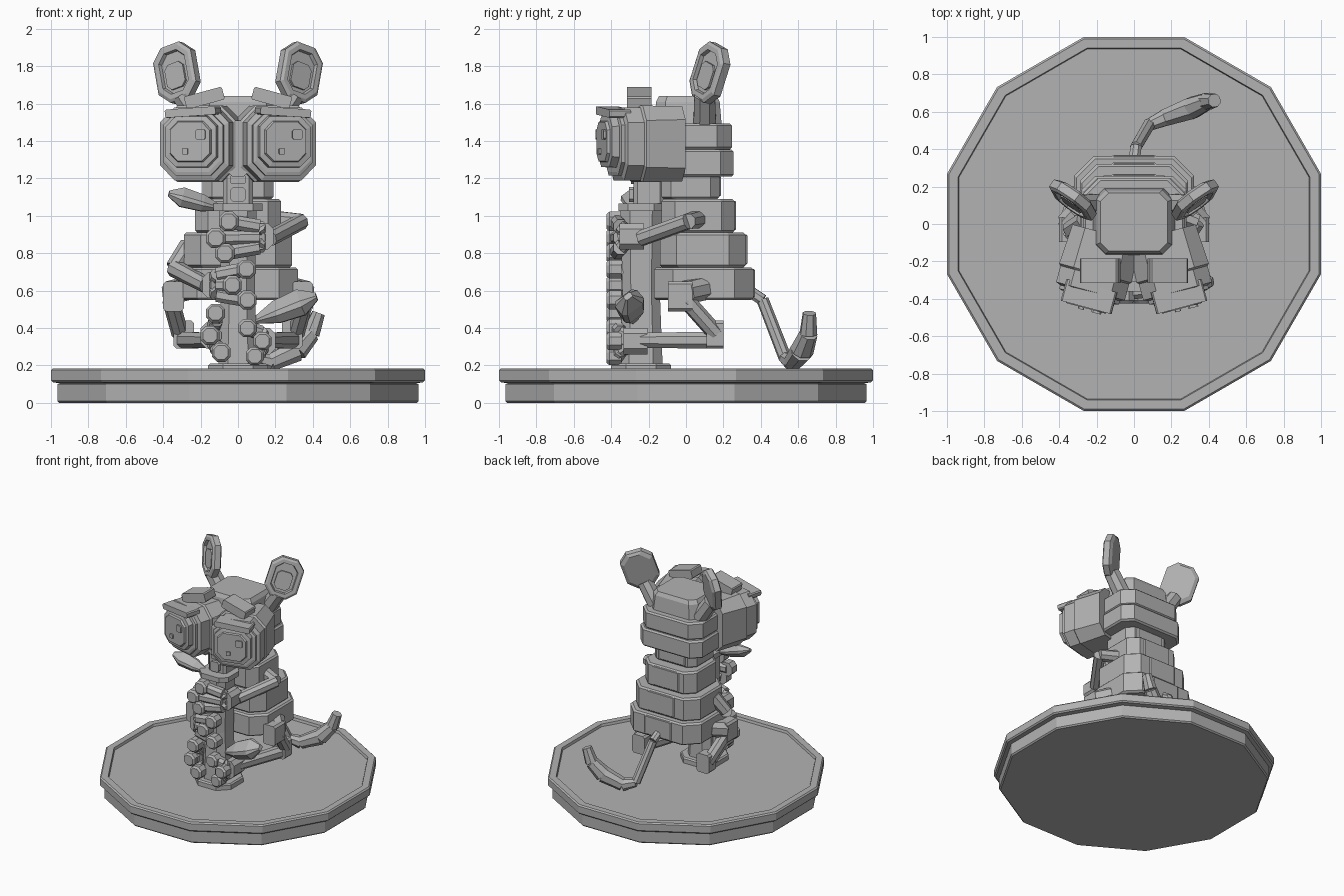
import bpy
import bmesh
import math
from mathutils import Matrix, Vector

default_cube = bpy.data.objects.get("Cube")
if default_cube:
    bpy.data.objects.remove(default_cube)

grey = bpy.data.materials.new("plain grey")
grey.use_nodes = True
grey.diffuse_color = (0.45, 0.45, 0.45, 1)
grey.node_tree.nodes["Principled BSDF"].inputs["Base Color"].default_value = grey.diffuse_color


def frame(origin, axis, up=(0, 0, 1)):
    """Matrix with local z along axis and local y close to up."""
    z = Vector(axis).normalized()
    up = Vector(up)
    if abs(z.dot(up.normalized())) > 0.98:
        up = Vector((0, 1, 0))
    x = up.cross(z).normalized()
    y = z.cross(x)
    matrix = Matrix((x, y, z)).transposed().to_4x4()
    matrix.translation = Vector(origin)
    return matrix


def octagon(hx, hy, cut):
    corners = [(hx, hy - cut), (hx - cut, hy), (cut - hx, hy), (-hx, hy - cut)]
    return corners + [(-x, -y) for x, y in corners]


def dodecagon(flat_radius):
    radius = flat_radius / math.cos(math.pi / 12)
    angles = [math.pi / 12 + k * math.pi / 6 for k in range(12)]
    return [(radius * math.cos(a), radius * math.sin(a)) for a in angles]


def skin(name, rings):
    """Join rings of points into a closed solid."""
    bm = bmesh.new()
    loops = [[bm.verts.new(p) for p in ring] for ring in rings]
    for a, b in zip(loops, loops[1:]):
        for i in range(len(a)):
            j = (i + 1) % len(a)
            bm.faces.new((a[i], a[j], b[j], b[i]))
    bm.faces.new(loops[0][::-1])
    bm.faces.new(loops[-1])
    bmesh.ops.recalc_face_normals(bm, faces=bm.faces)
    mesh = bpy.data.meshes.new(name)
    bm.to_mesh(mesh)
    bm.free()
    mesh.materials.append(grey)
    obj = bpy.data.objects.new(name, mesh)
    bpy.context.collection.objects.link(obj)
    return obj


def loft(name, matrix, sections):
    """Sections are (distance, half width, half height, corner cut)."""
    return skin(name, [[matrix @ Vector((x, y, d)) for x, y in octagon(hx, hy, cut)]
                       for d, hx, hy, cut in sections])


def tier(name, z0, z1, hx, y0, y1, cut, edge=0.012):
    hy = (y1 - y0) / 2
    small = (hx - edge, hy - edge, cut)
    full = (hx, hy, cut)
    loft(name, frame((0, (y0 + y1) / 2, 0), (0, 0, 1)),
         [(z0, *small), (z0 + edge, *full), (z1 - edge, *full), (z1, *small)])


def rod(name, start, end, r0, r1=None, flat=1.0):
    r1 = r1 or r0
    axis = Vector(end) - Vector(start)
    loft(name, frame(start, axis),
         [(0, r0, r0 * flat, r0 * flat * 0.55), (axis.length, r1, r1 * flat, r1 * flat * 0.55)])


def block(name, centre, axis, up, hx, hy, depth, cut=0.008):
    loft(name, frame(centre, axis, up), [(-depth, hx, hy, cut), (depth, hx, hy, cut)])


def limb(name, points, radii):
    for i in range(len(points) - 1):
        rod(f"{name}_{i + 1}", points[i], points[i + 1], radii[i], radii[i + 1])


# Twelve-sided display base with a shallow rim
base = [(0, 0.955), (0.01, 0.965), (0.1, 0.965), (0.105, 0.955), (0.11, 0.99),
        (0.12, 1), (0.175, 1), (0.185, 0.99), (0.185, 0.94), (0.165, 0.935)]
skin("display_base", [[(x, y, z) for x, y in dodecagon(r)] for z, r in base])

# Stepped torso
for name, z0, z1, hx, y0, y1, cut in (
        ("hips", 0.55, 0.725, 0.32, -0.17, 0.36, 0.1),
        ("belly", 0.725, 0.91, 0.29, -0.14, 0.32, 0.09),
        ("chest", 0.91, 1.09, 0.23, -0.13, 0.26, 0.07),
        ("neck", 1.09, 1.22, 0.19, -0.13, 0.18, 0.05)):
    tier(name, z0, z1, hx, y0, y1, cut)
    tier(name + "_back_plate", z0 + 0.015, z1 - 0.01, 0.12, y1 - 0.03, y1 + 0.008, 0.008, 0.005)

# Stepped head
tier("jaw", 1.21, 1.355, 0.28, -0.17, 0.255, 0.07)
tier("skull", 1.355, 1.495, 0.27, -0.17, 0.245, 0.08)
loft("crown", frame((0, 0.01, 0), (0, 0, 1)),
     [(1.495, 0.22, 0.18, 0.06), (1.61, 0.2, 0.17, 0.05), (1.64, 0.18, 0.155, 0.045)])
block("nose_bridge", (0, -0.22, 1.36), (0, -1, 0), (0, 0, 1), 0.05, 0.15, 0.09, 0.02)

# Eyes, brows and ears
for side, s in (("right", -1), ("left", 1)):
    turn = math.radians(15)
    forward = Vector((s * math.sin(turn), -math.cos(turn), 0))
    back = Vector((s * 0.15, -0.05, 1.385))
    eye = frame(back, forward)
    loft(side + "_eye_housing", eye,
         [(0, 0.185, 0.2, 0.07), (0.22, 0.2, 0.205, 0.08), (0.23, 0.19, 0.195, 0.08),
          (0.32, 0.19, 0.195, 0.08), (0.33, 0.165, 0.17, 0.07), (0.35, 0.165, 0.17, 0.07),
          (0.355, 0.15, 0.15, 0.06)])
    loft(side + "_eye_lens", frame(back + Vector((0, 0, 0.012)), forward),
         [(0.34, 0.14, 0.14, 0.055), (0.395, 0.14, 0.135, 0.055), (0.4, 0.115, 0.11, 0.045),
          (0.415, 0.11, 0.105, 0.045)])
    across = forward.cross(Vector((0, 0, 1)))
    if across.x < 0:
        across.negate()
    front = back + forward * 0.415
    block(side + "_pupil", front + across * 0.06 + Vector((0, 0, 0.05)), forward,
          (0, 0, 1), 0.027, 0.027, 0.012)
    block(side + "_glint", front - across * 0.025 + Vector((0, 0, -0.04)), forward,
          (0, 0, 1), 0.016, 0.016, 0.012, 0.004)
    block(side + "_eyelid", back + forward * 0.35 + Vector((0, 0, 0.17)), forward,
          (0, 0.25, 1), 0.14, 0.022, 0.06)
    block(side + "_brow", (s * 0.18, -0.25, 1.63), (0, -1, 0), (s * 0.27, 0, 1),
          0.105, 0.035, 0.065)

    normal = Vector((s * 0.58, -0.8, 0.15))
    lean = Vector((s * 0.27, 0.14, 0.95))
    middle = Vector((s * 0.325, 0.13, 1.765))
    loft(side + "_ear", frame(middle, normal, lean),
         [(-0.035, 0.1, 0.135, 0.06), (-0.02, 0.125, 0.155, 0.065), (0.025, 0.125, 0.155, 0.065),
          (0.035, 0.11, 0.14, 0.06), (0.035, 0.085, 0.115, 0.045), (0.015, 0.08, 0.11, 0.045)])
    block(side + "_inner_ear", middle + normal * 0.02 - lean * 0.02, normal, lean,
          0.06, 0.07, 0.012, 0.025)
    rod(side + "_ear_stem", (s * 0.2, 0.1, 1.5), (s * 0.3, 0.1, 1.65), 0.06, 0.055)

# Tree post with foot, collar and upper stub
post = frame((0, -0.24, 0), (0, 0, 1))
loft("post_foot", post, [(0.16, 0.16, 0.16, 0.08), (0.2, 0.16, 0.16, 0.08), (0.21, 0.15, 0.15, 0.07)])
loft("post", post, [(0.2, 0.105, 0.115, 0.05), (0.6, 0.09, 0.1, 0.045), (1.05, 0.1, 0.11, 0.05)])
loft("post_collar", post, [(1.025, 0.13, 0.12, 0.05), (1.065, 0.13, 0.12, 0.05)])
tier("post_stub", 1.06, 1.25, 0.08, -0.28, -0.12, 0.02, 0.005)
block("stub_plate", (0, -0.285, 1.115), (0, -1, 0), (0, 0, 1), 0.04, 0.04, 0.02, 0.015)
block("stub_slot", (0, -0.285, 1.195), (0, -1, 0), (0, 0, 1), 0.04, 0.025, 0.008)

# Leaves on the post
for name, start, tip, wide in (
        ("upper_leaf", (-0.09, -0.27, 1.04), (-0.37, -0.3, 1.12), 0.055),
        ("lower_leaf", (0.09, -0.28, 0.44), (0.42, -0.31, 0.57), 0.075)):
    axis = Vector(tip) - Vector(start)
    leaf = frame(start, axis, (0, -0.6, 0.8))
    loft(name, leaf, [(axis.length * t, wide * w, wide * w * 0.7, wide * w * 0.3)
                      for t, w in ((0, 0.25), (0.35, 0.85), (0.75, 1), (1, 0.3))])

# Arms with gripping hands
limb("left_arm", [(0.21, 0.06, 0.98), (0.34, 0.01, 0.97), (0.17, -0.24, 0.88)], [0.045, 0.04, 0.04])
limb("right_arm", [(-0.26, 0.02, 0.84), (-0.34, -0.03, 0.72), (-0.17, -0.25, 0.63)], [0.05, 0.045, 0.04])


def paw(name, palm, tips, knob):
    """Palm with fingers that each end in a round pad."""
    palm = Vector(palm)
    block(name + "_palm", palm, (0, -1, 0), (0, 0, 1), 0.05, 0.07, 0.065, 0.03)
    for i, (x, z) in enumerate(tips):
        knuckle = Vector((palm.x * 0.8, -0.35, palm.z * 0.35 + z * 0.65))
        tip = Vector((x, -0.37, z))
        rod(f"{name}_knuckle_{i + 1}", palm, knuckle, 0.035)
        rod(f"{name}_digit_{i + 1}", knuckle, tip, 0.038)
        loft(f"{name}_pad_{i + 1}", frame(tip, (0, -1, 0)),
             [(-0.025, knob, knob, knob * 0.55), (0.04, knob, knob, knob * 0.55),
              (0.055, knob * 0.75, knob * 0.75, knob * 0.4)])


paw("left_hand", (0.14, -0.29, 0.89), [(-0.05, 0.97), (-0.12, 0.88), (-0.07, 0.8)], 0.052)
paw("right_hand", (-0.14, -0.28, 0.63), [(0.045, 0.715), (-0.03, 0.63), (0.05, 0.55)], 0.05)
paw("left_foot", (0.15, -0.27, 0.33), [(0.05, 0.4), (0.13, 0.33), (0.09, 0.25)], 0.048)
paw("right_foot", (-0.15, -0.27, 0.36), [(-0.12, 0.48), (-0.15, 0.36), (-0.09, 0.27)], 0.05)

# Folded legs
for side, s in (("right", -1), ("left", 1)):
    rod(side + "_thigh", (s * 0.28, 0.09, 0.61), (s * 0.36, 0, 0.59), 0.06)
    block(side + "_knee", (s * 0.345, -0.03, 0.57), (0, -1, 0), (0, 0, 1), 0.055, 0.08, 0.065, 0.015)
    rod(side + "_shin", (s * 0.36, 0, 0.55), (s * 0.31, 0.16, 0.37), 0.042)
    block(side + "_heel", (s * 0.29, 0.155, 0.365), (0, -1, 0), (0, 0, 1), 0.055, 0.075, 0.045, 0.015)
    rod(side + "_sole", (s * 0.29, 0.14, 0.335), (s * 0.15, -0.27, 0.335), 0.045, 0.04)

# Tail with a thick tuft
limb("tail", [(0, 0.32, 0.61), (0.01, 0.41, 0.55), (0.08, 0.53, 0.24), (0.17, 0.57, 0.215),
              (0.31, 0.62, 0.28), (0.39, 0.655, 0.37), (0.43, 0.66, 0.48)],
     [0.03, 0.03, 0.032, 0.045, 0.058, 0.045, 0.034])
